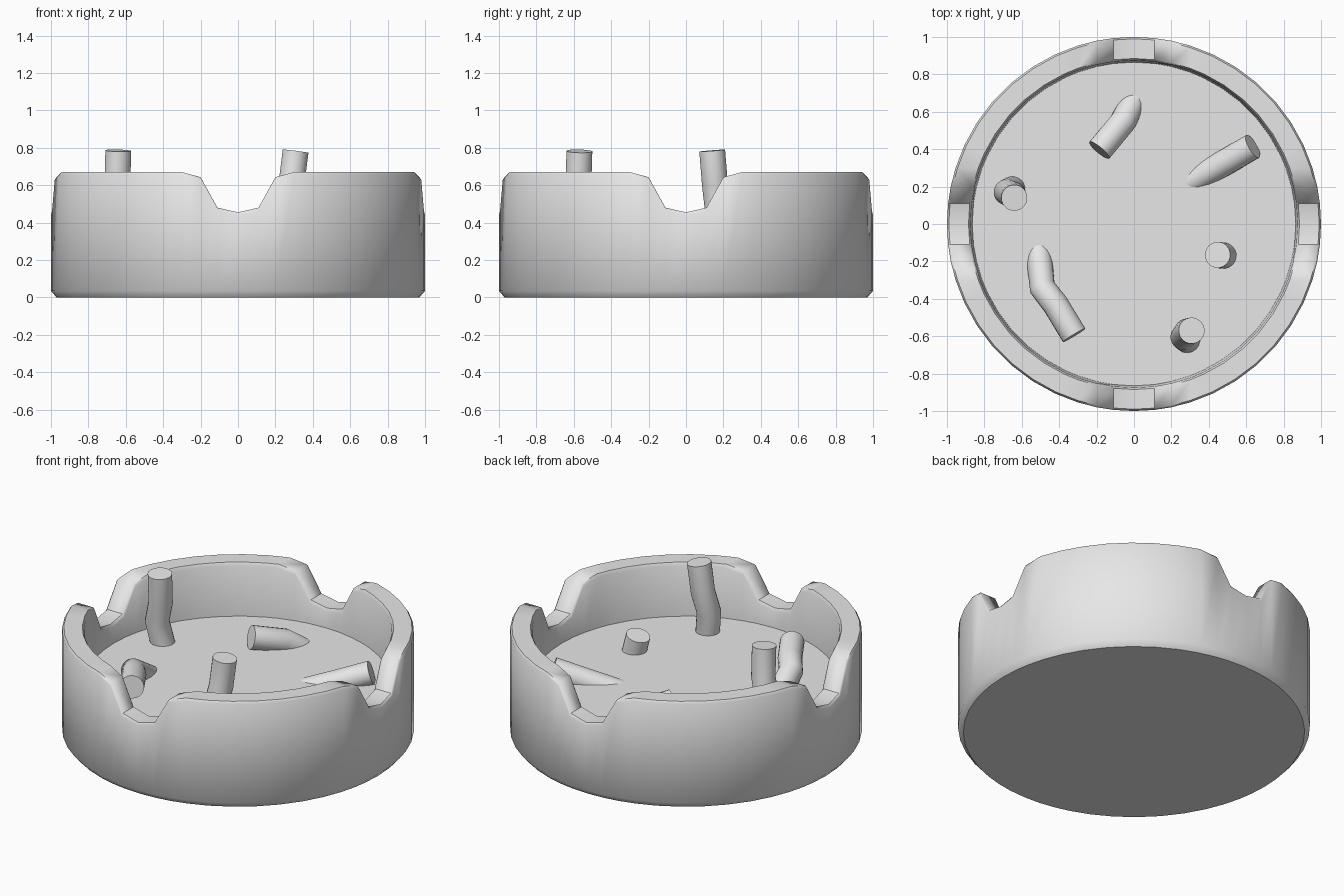
import bpy, bmesh, math
from mathutils import Vector

if "Cube" in bpy.data.objects:
    bpy.data.objects.remove(bpy.data.objects["Cube"], do_unlink=True)

grey = bpy.data.materials.new("light_grey")
grey.use_nodes = True
grey.diffuse_color = (0.8, 0.8, 0.8, 1)
grey.node_tree.nodes["Principled BSDF"].inputs["Base Color"].default_value = (0.8, 0.8, 0.8, 1)


def finish(name, bm, angle):
    """Turn a bmesh into a smooth-shaded object with sharp edges kept."""
    bmesh.ops.recalc_face_normals(bm, faces=bm.faces)
    mesh = bpy.data.meshes.new(name)
    bm.to_mesh(mesh)
    bm.free()
    mesh.materials.append(grey)
    obj = bpy.data.objects.new(name, mesh)
    bpy.context.collection.objects.link(obj)
    bpy.ops.object.select_all(action='DESELECT')
    obj.select_set(True)
    bpy.context.view_layer.objects.active = obj
    bpy.ops.object.shade_smooth_by_angle(angle=math.radians(angle))


def skin(bm, rings):
    """Join rings of vertices with quads and cap both ends."""
    for low, high in zip(rings, rings[1:]):
        n = len(low)
        for i in range(n):
            j = (i + 1) % n
            bm.faces.new((low[i], low[j], high[j], high[i]))
    bm.faces.new(rings[0][::-1])
    bm.faces.new(rings[-1])


# Bowl: a turned wall whose rim dips into four notches
RIM, FLOOR = 0.67, 0.34
NOTCH = [(-0.3, RIM), (-0.2, 0.643), (-0.11, 0.48), (0, 0.455),
         (0.11, 0.48), (0.2, 0.643), (0.3, RIM)]
# radius, height, whether height is measured from the rim
PROFILE = [(0.97, 0, False), (1, 0.035, False), (1, -0.015, True), (0.99, 0, True),
           (0.885, 0, True), (0.875, -0.02, True), (0.865, FLOOR, False)]


def bowl_ring(bm, radius, height, from_rim):
    ring = []
    for quarter in range(4):
        columns = [(math.asin(t / radius), h) for t, h in NOTCH]
        columns += [(math.radians(a), RIM) for a in range(25, 70, 8)]
        for angle, rim in columns:
            angle += quarter * math.pi / 2
            z = rim + height if from_rim else height
            ring.append(bm.verts.new((radius * math.cos(angle), radius * math.sin(angle), z)))
    return ring


bm = bmesh.new()
skin(bm, [bowl_ring(bm, *point) for point in PROFILE])
finish("bowl", bm, 48)


# Stubs: round tubes along short bent paths, pressed into the floor
def stub(name, path, radius=0.07, sides=20):
    pts = [Vector(p) for p in path]
    bm = bmesh.new()
    rings = []
    last = (pts[1] - pts[0]).normalized()
    side = last.orthogonal().normalized()
    for i, p in enumerate(pts):
        before = (p - pts[i - 1]).normalized() if i else last
        after = (pts[i + 1] - p).normalized() if i + 1 < len(pts) else before
        tangent = (before + after).normalized()
        side = last.rotation_difference(tangent) @ side
        last = tangent
        up = tangent.cross(side)
        rings.append([bm.verts.new(p + radius * (side * math.cos(a) + up * math.sin(a)))
                      for a in (math.tau * k / sides for k in range(sides))])
    skin(bm, rings)
    finish(name, bm, 50)


stub("left_upright_stub", [(-0.64, 0.14, 0.785), (-0.645, 0.155, 0.6),
                           (-0.68, 0.17, 0.47), (-0.64, 0.19, 0.28)])
stub("front_upright_stub", [(0.308, -0.57, 0.782), (0.285, -0.575, 0.6),
                            (0.265, -0.605, 0.47), (0.29, -0.625, 0.28)])
stub("short_stub", [(0.447, -0.165, 0.44), (0.5, -0.172, 0.25)])
stub("back_lying_stub", [(-0.185, 0.395, 0.41), (-0.06, 0.545, 0.365), (0.015, 0.69, 0.25)])
stub("side_lying_stub", [(0.635, 0.415, 0.4), (0.48, 0.325, 0.34), (0.25, 0.195, 0.255)])
stub("bent_lying_stub", [(-0.32, -0.595, 0.44), (-0.42, -0.43, 0.425),
                         (-0.49, -0.34, 0.4), (-0.515, -0.1, 0.25)])
